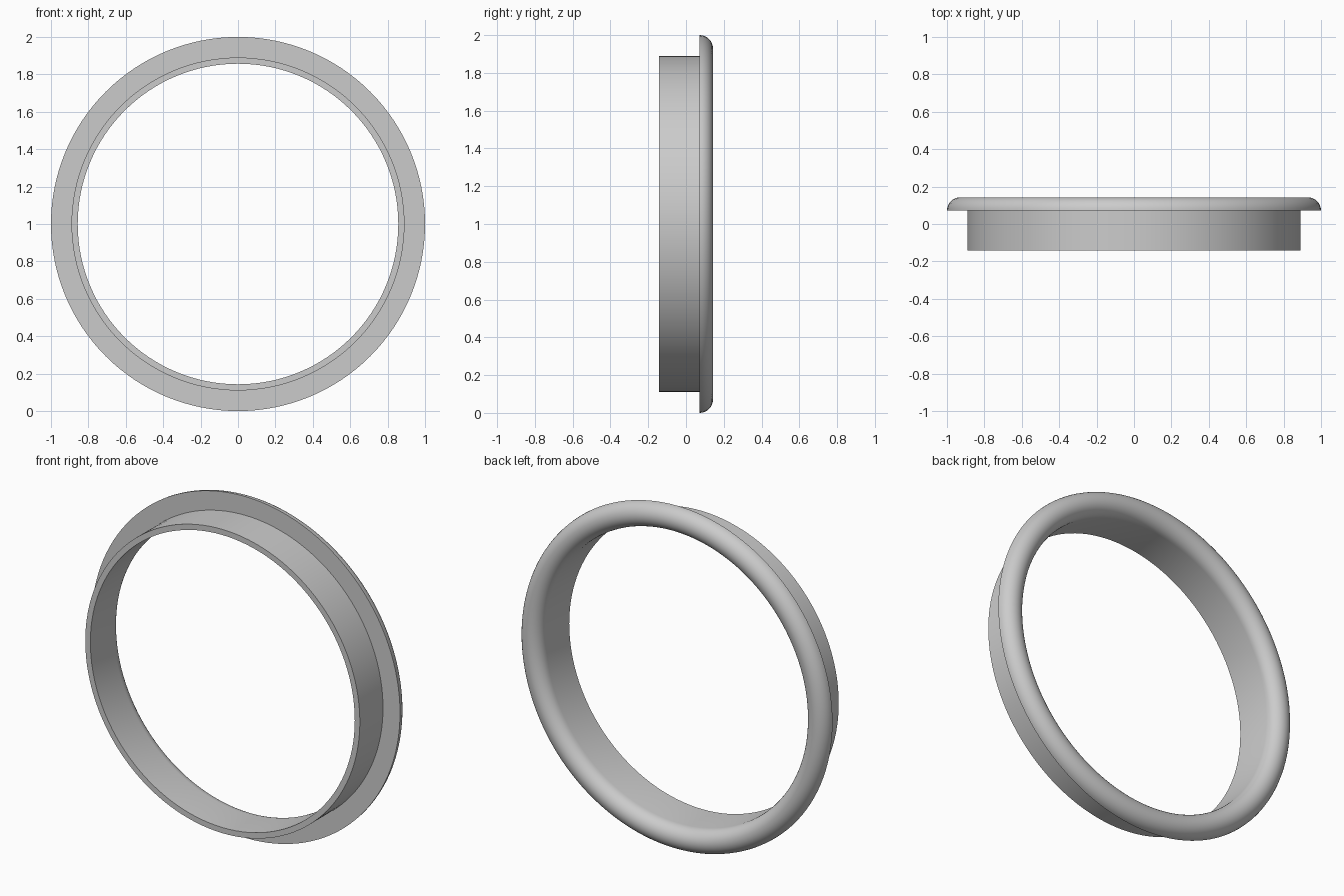
import bpy, bmesh, math
from mathutils import Matrix, Vector

cube = bpy.data.objects.get("Cube")
if cube:
    bpy.data.objects.remove(cube, do_unlink=True)

# Ring dimensions
OUTER, SLEEVE, BORE = 1.0, 0.89, 0.857
HALF_DEPTH = 0.143
BEAD = (OUTER - BORE) / 2
FLANGE_Y = HALF_DEPTH - BEAD
SEGMENTS, ARC_STEPS = 128, 16

# Single grey material
grey = bpy.data.materials.new("grey")
grey.use_nodes = True
colour = (0.6, 0.6, 0.6, 1)
grey.diffuse_color = colour
grey.node_tree.nodes["Principled BSDF"].inputs["Base Color"].default_value = colour

# Cross-section: sleeve, flat flange underside, half-round bead
profile = [(BORE, -HALF_DEPTH), (SLEEVE, -HALF_DEPTH), (SLEEVE, FLANGE_Y)]
for i in range(ARC_STEPS + 1):
    a = math.pi * i / ARC_STEPS
    profile.append((OUTER - BEAD + BEAD * math.cos(a), FLANGE_Y + BEAD * math.sin(a)))

# Revolve the cross-section about the front-to-back axis
bm = bmesh.new()
verts = [bm.verts.new((r, y, 0)) for r, y in profile]
edges = [bm.edges.new((v, verts[(i + 1) % len(verts)])) for i, v in enumerate(verts)]
bmesh.ops.spin(bm, geom=verts + edges, cent=(0, 0, 0), axis=(0, 1, 0),
               angle=math.tau, steps=SEGMENTS, use_merge=True)
bmesh.ops.remove_doubles(bm, verts=bm.verts[:], dist=0.0001)
bmesh.ops.recalc_face_normals(bm, faces=bm.faces[:])
bmesh.ops.transform(bm, matrix=Matrix.Translation(Vector((0, 0, OUTER))), verts=bm.verts[:])

mesh = bpy.data.meshes.new("flanged_ring")
bm.to_mesh(mesh)
bm.free()
mesh.materials.append(grey)
ring = bpy.data.objects.new("flanged_ring", mesh)
bpy.context.collection.objects.link(ring)

# Smooth curved surfaces, keep the sleeve and flange edges crisp
bpy.ops.object.select_all(action='DESELECT')
ring.select_set(True)
bpy.context.view_layer.objects.active = ring
bpy.ops.object.shade_smooth_by_angle(angle=math.radians(30))
